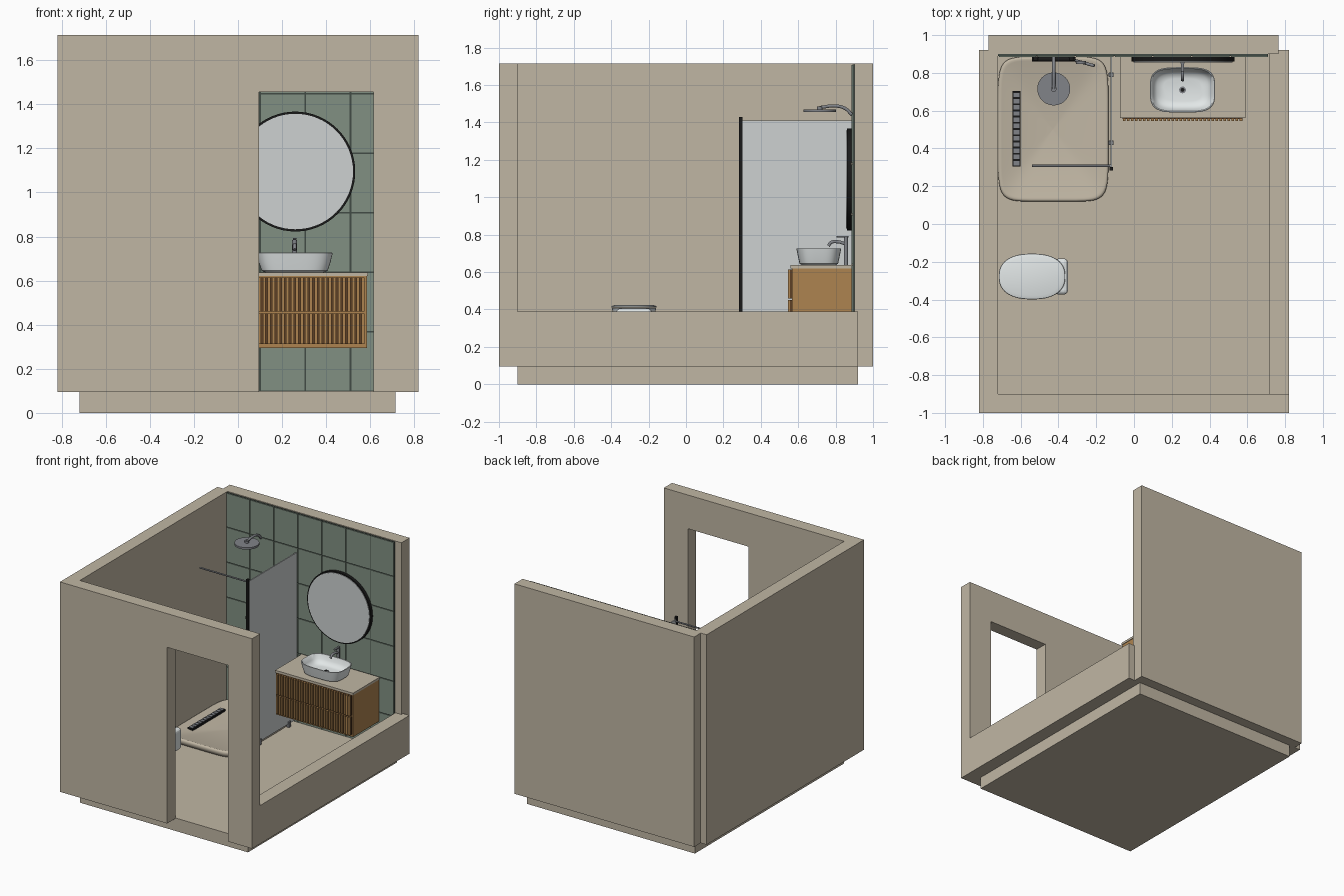
import bpy, bmesh, math
from mathutils import Vector

cube = bpy.data.objects.get("Cube")
if cube:
    bpy.data.objects.remove(cube, do_unlink=True)


def material(name, r, g, b):
    m = bpy.data.materials.new(name)
    m.use_nodes = True
    m.diffuse_color = (r, g, b, 1)
    m.node_tree.nodes["Principled BSDF"].inputs["Base Color"].default_value = (r, g, b, 1)
    return m


beige = material("warm beige", .53, .47, .37)
white = material("ceramic white", .77, .81, .81)
glass = material("pale grey", .61, .64, .64)
tile = material("sage green", .22, .28, .225)
grout = material("dark green", .053, .07, .058)
wood = material("oak brown", .42, .23, .08)
dark_wood = material("dark brown", .11, .05, .018)
black = material("black", .01, .01, .01)
metal = material("steel grey", .22, .23, .25)


def finish(name, bm, mat, smooth=None):
    bmesh.ops.recalc_face_normals(bm, faces=bm.faces)
    me = bpy.data.meshes.new(name)
    bm.to_mesh(me)
    bm.free()
    me.materials.append(mat)
    if smooth:
        me.shade_smooth()
        me.set_sharp_from_angle(angle=math.radians(smooth))
    ob = bpy.data.objects.new(name, me)
    bpy.context.collection.objects.link(ob)
    return ob


def add_box(bm, x, y, z):
    made = bmesh.ops.create_cube(bm, size=1)["verts"]
    for v in made:
        for i, (lo, hi) in enumerate((x, y, z)):
            v.co[i] = (lo + hi) / 2 + v.co[i] * (hi - lo)


def box(name, x, y, z, mat, bevel=0):
    bm = bmesh.new()
    add_box(bm, x, y, z)
    ob = finish(name, bm, mat)
    if bevel:
        mod = ob.modifiers.new("Rounding", "BEVEL")
        mod.width, mod.segments = bevel, 3
    return ob


def rod(name, a, b, radius, mat, sides=24):
    a, b = Vector(a), Vector(b)
    bm = bmesh.new()
    bmesh.ops.create_cone(bm, cap_ends=True, segments=sides, radius1=radius,
                          radius2=radius, depth=(b - a).length)
    turn = (b - a).to_track_quat("Z", "Y").to_matrix()
    for v in bm.verts:
        v.co = turn @ v.co + (a + b) / 2
    return finish(name, bm, mat, 40)


def tube(name, points, radius, mat):
    cu = bpy.data.curves.new(name, "CURVE")
    cu.dimensions = "3D"
    cu.bevel_depth, cu.bevel_resolution, cu.use_fill_caps = radius, 3, True
    sp = cu.splines.new("BEZIER")
    sp.bezier_points.add(len(points) - 1)
    for p, co in zip(sp.bezier_points, points):
        p.co = co
        p.handle_left_type = p.handle_right_type = "AUTO"
    cu.materials.append(mat)
    ob = bpy.data.objects.new(name, cu)
    bpy.context.collection.objects.link(ob)
    return ob


def loft(name, rings, power, mat, smooth=45, n=64):
    """Stack of rounded outlines: each ring is (centre x, centre y, z, half x, half y)."""
    bm = bmesh.new()
    loops = []
    for cx, cy, z, rx, ry in rings:
        loop = []
        for i in range(n):
            a = 2 * math.pi * (i + .5) / n
            c, s = math.cos(a), math.sin(a)
            loop.append(bm.verts.new((cx + rx * math.copysign(abs(c) ** (2 / power), c),
                                      cy + ry * math.copysign(abs(s) ** (2 / power), s), z)))
        loops.append(loop)
    for low, up in zip(loops, loops[1:]):
        for i in range(n):
            j = (i + 1) % n
            bm.faces.new((low[i], low[j], up[j], up[i]))
    bm.faces.new(loops[0])
    bm.faces.new(loops[-1])
    return finish(name, bm, mat, smooth)


# Room shell
BASE, TOP = .095, 1.715
box("floor_slab", (-.72, .715), (-.9, .92), (0, .1), beige)
box("tall_side_wall", (-.82, -.72), (-.9, .92), (BASE, TOP), beige)
box("low_side_wall", (.715, .82), (-.9, .92), (BASE, .39), beige)
box("back_wall", (-.77, .765), (.9, 1), (BASE, TOP), beige)

# Front wall with doorway
bm = bmesh.new()
outline = [(-.82, BASE), (-.82, TOP), (.82, TOP), (.82, BASE),
           (.615, BASE), (.615, 1.455), (.095, 1.455), (.095, BASE)]
face = bm.faces.new([bm.verts.new((x, -1, z)) for x, z in outline])
made = bmesh.ops.extrude_face_region(bm, geom=[face])["geom"]
bmesh.ops.translate(bm, vec=(0, .1, 0), verts=[v for v in made if isinstance(v, bmesh.types.BMVert)])
finish("front_wall", bm, beige)

# Tiled back wall: grout panel plus raised tiles clipped to the panel
box("grout_panel", (-.72, .71), (.889, .902), (.1, 1.71), grout)
bm = bmesh.new()
for col in range(8):
    for row in range(7):
        x, z = .51 + .205 * (col - 6), .098 + .27 * (row - 0)
        x0, x1 = max(x - .201, -.72), min(x - .004, .71)
        z0, z1 = z + .004, min(z + .266, 1.708)
        if x1 - x0 > .01 and z1 - z0 > .01:
            add_box(bm, (x0, x1), (.884, .893), (z0, z1))
finish("wall_tiles", bm, tile)

# Round mirror
mx, mz = .26, 1.095
rod("mirror_frame", (mx, .86, mz), (mx, .885, mz), .272, black, 64)
rod("mirror_glass", (mx, .856, mz), (mx, .87, mz), .262, glass, 64)

# Vanity with slatted drawers
box("vanity_cabinet", (-.07, .585), (.566, .885), (.295, .622), wood)
box("vanity_countertop", (-.075, .59), (.56, .885), (.62, .637), beige)
for name, z0, z1 in (("lower", .312, .45), ("upper", .46, .615)):
    box(name + "_drawer_back", (-.06, .575), (.556, .57), (z0, z1), dark_wood)
    bm = bmesh.new()
    for i in range(30):
        x = -.058 + i * .0213
        add_box(bm, (x, x + .0135), (.545, .56), (z0, z1))
    finish(name + "_drawer_slats", bm, wood)

# Basin and tap
bx, by = .257, .71
loft("basin", [(bx, by, z, rx, ry) for z, rx, ry in (
    (.637, .13, .09), (.645, .15, .103), (.68, .162, .111), (.725, .173, .12), (.727, .17, .117),
    (.725, .166, .113), (.69, .154, .102), (.665, .135, .085), (.658, .1, .06))], 3.6, white)
rod("basin_drain", (bx, by, .655), (bx, by, .664), .018, metal)
rod("basin_drain_hole", (bx, by, .66), (bx, by, .666), .01, black)
rod("tap_body", (bx, .855, .637), (bx, .855, .785), .011, metal)
tube("tap_spout", [(bx, .855, .75), (bx, .81, .762), (bx, .775, .758), (bx, .762, .74)], .009, metal)
box("tap_handle", (bx - .008, bx + .008), (.805, .868), (.785, .793), metal, .002)

# Shower tray sloping down to its centre, and drain grate
tx, ty = -.4275, .502
loft("shower_tray", [(tx, ty, .1, .2925, .383), (tx, ty, .128, .2925, .383),
                     (tx, ty, .137, .289, .379), (tx, ty, .14, .281, .371),
                     (tx, ty, .137, .272, .362), (-.43, .5, .106, .002, .002)], 7, beige, 100)
box("drain_grate_frame", (-.643, -.6), (.305, .705), (.115, .141), black)
bm = bmesh.new()
for i in range(12):
    y = .311 + i * .0328
    add_box(bm, (-.637, -.606), (y, y + .023), (.135, .144))
finish("drain_grate_cells", bm, metal)

# Glass screen with post, feet and support bar
box("shower_screen", (-.125, -.117), (.3, .884), (.125, 1.41), glass)
box("screen_post", (-.13, -.112), (.283, .301), (.1, 1.43), black)
for name, y in (("front", .43), ("back", .79)):
    box(name + "_screen_foot", (-.134, -.108), (y - .012, y + .012), (.1, .145), metal, .003)
rod("screen_support_bar", (-.54, .308, 1.4), (-.12, .308, 1.4), .006, metal, 12)

# Overhead shower
sx, sy = -.425, .715
rod("shower_head", (sx, sy, 1.455), (sx, sy, 1.47), .087, metal, 48)
rod("shower_head_joint", (sx, sy, 1.465), (sx, sy, 1.485), .015, metal)
tube("shower_arm", [(sx, sy, 1.48), (sx, .8, 1.488), (sx, .85, 1.475), (sx, .888, 1.44)], .009, metal)

# Hand shower and mixer
rod("mixer_bar", (-.54, .872, .8), (-.31, .872, .8), .012, black)
for name, x in (("left", -.33), ("right", -.52)):
    rod(name + "_mixer_mount", (x, .865, .8), (x, .888, .8), .016, black)
rod("hand_shower_handle", (-.31, .865, .83), (-.21, .838, .86), .008, metal)
rod("hand_shower_head", (-.28, .848, .845), (-.28, .862, .845), .026, metal)

# Wall-hung toilet
cx, cy = -.54, -.278
loft("toilet_bowl", [(cx + .05, cy, .21, .09, .06), (cx + .03, cy, .24, .13, .09),
                     (cx + .01, cy, .31, .16, .108), (cx, cy, .37, .173, .117),
                     (cx, cy, .39, .173, .117)], 2.4, white)
loft("toilet_seat", [(cx, cy, .39, .17, .115), (cx, cy, .407, .174, .119)], 2.4, white)
loft("toilet_lid", [(cx, cy, .41, .172, .117), (cx, cy, .413, .176, .121),
                    (cx, cy, .419, .174, .119), (cx, cy, .425, .155, .1)], 2.4, white)
box("toilet_rear_block", (-.42, -.35), (cy - .095, cy + .095), (.24, .405), white, .02)
